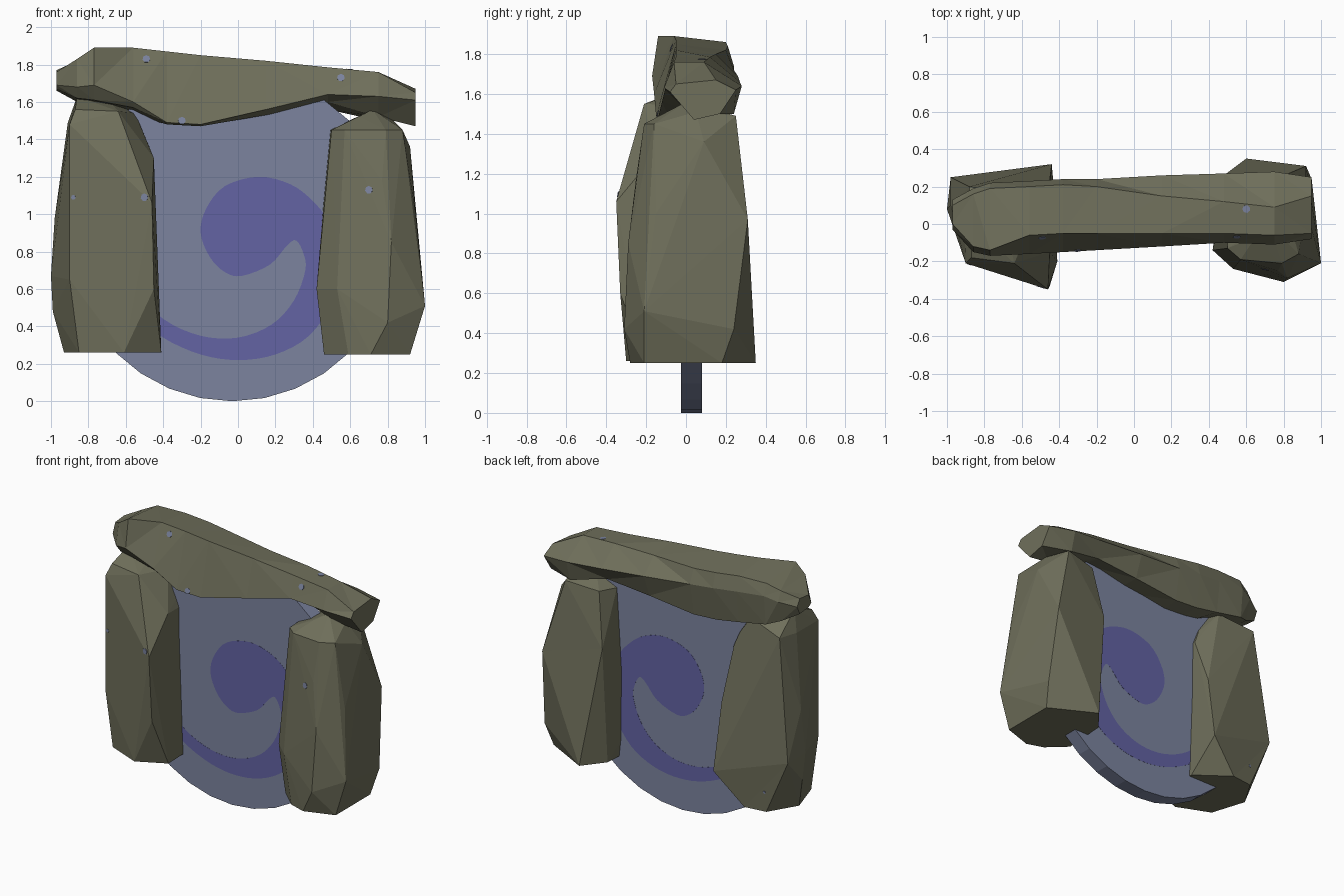
import bpy, bmesh, math
from mathutils import Vector
from mathutils.bvhtree import BVHTree

cube = bpy.data.objects.get("Cube")
if cube:
    bpy.data.objects.remove(cube, do_unlink=True)


def material(name, colour):
    mat = bpy.data.materials.new(name)
    mat.use_nodes = True
    mat.diffuse_color = (*colour, 1)
    mat.node_tree.nodes["Principled BSDF"].inputs["Base Color"].default_value = (*colour, 1)
    return mat


STONE = material("mossy stone", (.16, .16, .105))
GLOW = material("pale blue portal", (.2, .23, .345))
SWIRL = material("violet swirl", (.125, .125, .37))


def finish(bm, name, mat):
    """Turn a bmesh into a flat-shaded object and return a tree for ray casts."""
    bmesh.ops.recalc_face_normals(bm, faces=bm.faces[:])
    bmesh.ops.triangulate(bm, faces=[f for f in bm.faces if len(f.verts) == 4])
    mesh = bpy.data.meshes.new(name)
    bm.to_mesh(mesh)
    tree = BVHTree.FromBMesh(bm)
    bm.free()
    mesh.materials.append(mat)
    bpy.context.collection.objects.link(bpy.data.objects.new(name, mesh))
    return tree


def boulder(name, points):
    """Chiselled convex stone through its corner points."""
    bm = bmesh.new()
    for p in points:
        bm.verts.new(p)
    hull = bmesh.ops.convex_hull(bm, input=bm.verts[:])
    spare = {v for v in hull["geom_interior"] + hull["geom_unused"]
             if isinstance(v, bmesh.types.BMVert)}
    bmesh.ops.delete(bm, geom=list(spare), context='VERTS')
    bmesh.ops.dissolve_limit(bm, angle_limit=math.radians(3),
                             verts=bm.verts[:], edges=bm.edges[:])
    return finish(bm, name, STONE)


def loft(name, stations):
    """Stone skinned over cross-sections (y, z) placed along x."""
    bm = bmesh.new()
    rings = [[bm.verts.new((x, y, z)) for y, z in ring] for x, ring in stations]
    for a, b in zip(rings, rings[1:]):
        for i in range(len(a)):
            j = (i + 1) % len(a)
            bm.faces.new((a[i], a[j], b[j], b[i]))
    for cap in (rings[0], rings[-1]):
        bm.faces.new(cap)
    return finish(bm, name, STONE)


def prism(name, outline, y0, y1, mat):
    """Upright slab with an (x, z) outline between two depths."""
    bm = bmesh.new()
    face = bm.faces.new([bm.verts.new((x, y0, z)) for x, z in outline])
    made = bmesh.ops.extrude_face_region(bm, geom=[face], use_keep_orig=True)["geom"]
    verts = [v for v in made if isinstance(v, bmesh.types.BMVert)]
    bmesh.ops.translate(bm, verts=verts, vec=(0, y1 - y0, 0))
    return finish(bm, name, mat)


def smooth_loop(points, steps=4):
    """Closed Catmull-Rom curve through the points."""
    pts = [Vector(p) for p in points]
    n, out = len(pts), []
    for i in range(n):
        a, b, c, d = (pts[(i + k) % n] for k in (-1, 0, 1, 2))
        for s in range(steps):
            t = s / steps
            out.append(b + (c - a) * t / 2 + (a * 2 - b * 5 + c * 4 - d) * t * t / 2
                       + (b * 3 - a - c * 3 + d) * t ** 3 / 2)
    return out


def speck(name, tree, origin, direction, radius=.021):
    """Thin glowing fleck lying on the stone where a ray lands."""
    spot, normal, _, _ = tree.ray_cast(Vector(origin), Vector(direction))
    if spot is None:
        return
    bm = bmesh.new()
    bmesh.ops.create_cone(bm, cap_ends=True, segments=7, radius1=radius,
                          radius2=radius, depth=.004)
    turn = normal.to_track_quat('Z', 'Y').to_matrix().to_4x4()
    turn.translation = spot
    bm.transform(turn)
    finish(bm, name, GLOW)


# Standing stones
left_tree = boulder("left_pillar", [
    (.46, -.12, .25), (.59, -.24, .25), (.71, -.28, .25), (.92, -.21, .25),
    (.92, .18, .25), (.6, .35, .25), (.48, .2, .25), (.95, .24, .42),
    (.42, -.14, .6), (.53, -.24, .6), (.8, -.31, .42), (1, -.21, .51),
    (.48, -.15, .97), (.54, -.21, 1), (.82, -.29, .85), (.95, -.15, 1),
    (.92, .31, .97), (.48, .26, 1.08), (.47, .05, 1.2), (.77, -.25, 1.18),
    (.5, -.13, 1.45), (.57, -.19, 1.45), (.79, -.21, 1.45), (.88, -.16, 1.45),
    (.92, .09, 1.36), (.78, .25, 1.49), (.54, .21, 1.46), (.49, .08, 1.45),
    (.65, -.07, 1.52), (.72, 0, 1.56), (.82, .05, 1.51)])
right_tree = boulder("right_pillar", [
    (-.85, -.2, .26), (-.61, -.3, .26), (-.41, -.2, .26),
    (-.42, .1, .26), (-.65, .27, .26), (-.81, .25, .26), (-.93, .05, .26),
    (-.99, .1, .48), (-.9, -.21, .65), (-.45, -.33, .6), (-.44, .32, .48),
    (-.98, .25, .65), (-1, .08, .67), (-.98, .1, .98), (-.9, -.21, 1.05),
    (-.46, -.35, 1.06), (-.45, .24, .95), (-.91, .05, 1.49), (-.88, .2, 1.5),
    (-.9, -.21, 1.48), (-.87, -.18, 1.56), (-.64, -.21, 1.55), (-.45, -.15, 1.3),
    (-.45, .1, 1.3), (-.49, .09, 1.4), (-.86, 0, 1.63), (-.7, .05, 1.62),
    (-.55, 0, 1.54), (-.62, .15, 1.56)])

# Capstone: rings run front-low, front-mid, front-top, back-top, back-mid, back-low
cap_tree = loft("capstone", [
    (-.97, [(0, 1.67), (-.03, 1.69), (0, 1.76), (.1, 1.77), (.13, 1.72), (.1, 1.66)]),
    (-.86, [(-.1, 1.62), (-.15, 1.68), (-.12, 1.83), (.16, 1.82), (.19, 1.75), (.15, 1.6)]),
    (-.77, [(-.11, 1.61), (-.17, 1.69), (-.14, 1.89), (.19, 1.86), (.22, 1.78), (.2, 1.57)]),
    (-.56, [(-.13, 1.57), (-.16, 1.6), (-.06, 1.89), (.2, 1.86), (.23, 1.76), (.2, 1.53)]),
    (-.38, [(-.1, 1.48), (-.15, 1.49), (-.05, 1.87), (.21, 1.84), (.24, 1.74), (.2, 1.5)]),
    (-.2, [(-.08, 1.47), (-.14, 1.48), (-.05, 1.85), (.2, 1.82), (.24, 1.72), (.2, 1.49)]),
    (.15, [(-.03, 1.53), (-.12, 1.56), (-.05, 1.82), (.15, 1.8), (.26, 1.69), (.2, 1.53)]),
    (.48, [(.02, 1.6), (-.1, 1.64), (-.05, 1.785), (.12, 1.785), (.27, 1.66), (.2, 1.56)]),
    (.75, [(0, 1.52), (-.11, 1.63), (-.06, 1.76), (.09, 1.76), (.28, 1.64), (.24, 1.5)]),
    (.95, [(.04, 1.47), (-.08, 1.61), (-.05, 1.65), (.15, 1.67), (.25, 1.62), (.17, 1.5)])])

# Portal disc with a swirl plate on each side
FRONT, BACK, RADIUS, SIDES = -.025, .08, .88, 32
angles = [2 * math.pi * i / SIDES for i in range(SIDES)]
prism("portal_disc", [(RADIUS * math.sin(a) - .03, RADIUS - RADIUS * math.cos(a))
                      for a in angles], FRONT, BACK, GLOW)
swirl = smooth_loop([
    (.02, .67), (.17, .73), (.26, .83), (.31, .86), (.35, .79), (.36, .7), (.3, .54),
    (.18, .41), (0, .34), (-.2, .35), (-.4, .44), (-.6, .62), (-.53, .46), (-.4, .34),
    (-.2, .25), (0, .22), (.2, .25), (.38, .35), (.5, .53), (.54, .75), (.48, .96),
    (.4, 1.07), (.28, 1.16), (.11, 1.2), (-.07, 1.15), (-.17, 1.03), (-.2, .9),
    (-.15, .77), (-.07, .69)])
prism("front_swirl", swirl, FRONT - .001, FRONT + .002, SWIRL)
prism("back_swirl", swirl, BACK - .002, BACK + .001, SWIRL)

# Glowing flecks on the stones
for tree, x, z in ((cap_tree, -.49, 1.83), (cap_tree, .55, 1.73), (cap_tree, -.3, 1.5),
                   (right_tree, -.5, 1.09), (left_tree, .7, 1.13)):
    speck("fleck_front", tree, (x, -2, z), (0, 1, 0))
speck("fleck_edge", right_tree, (-.88, -2, 1.09), (0, 1, 0), .013)
speck("fleck_top", cap_tree, (.6, .08, 3), (0, 0, -1))
speck("fleck_back", right_tree, (-.8, 2, .4), (0, -1, 0), .01)
